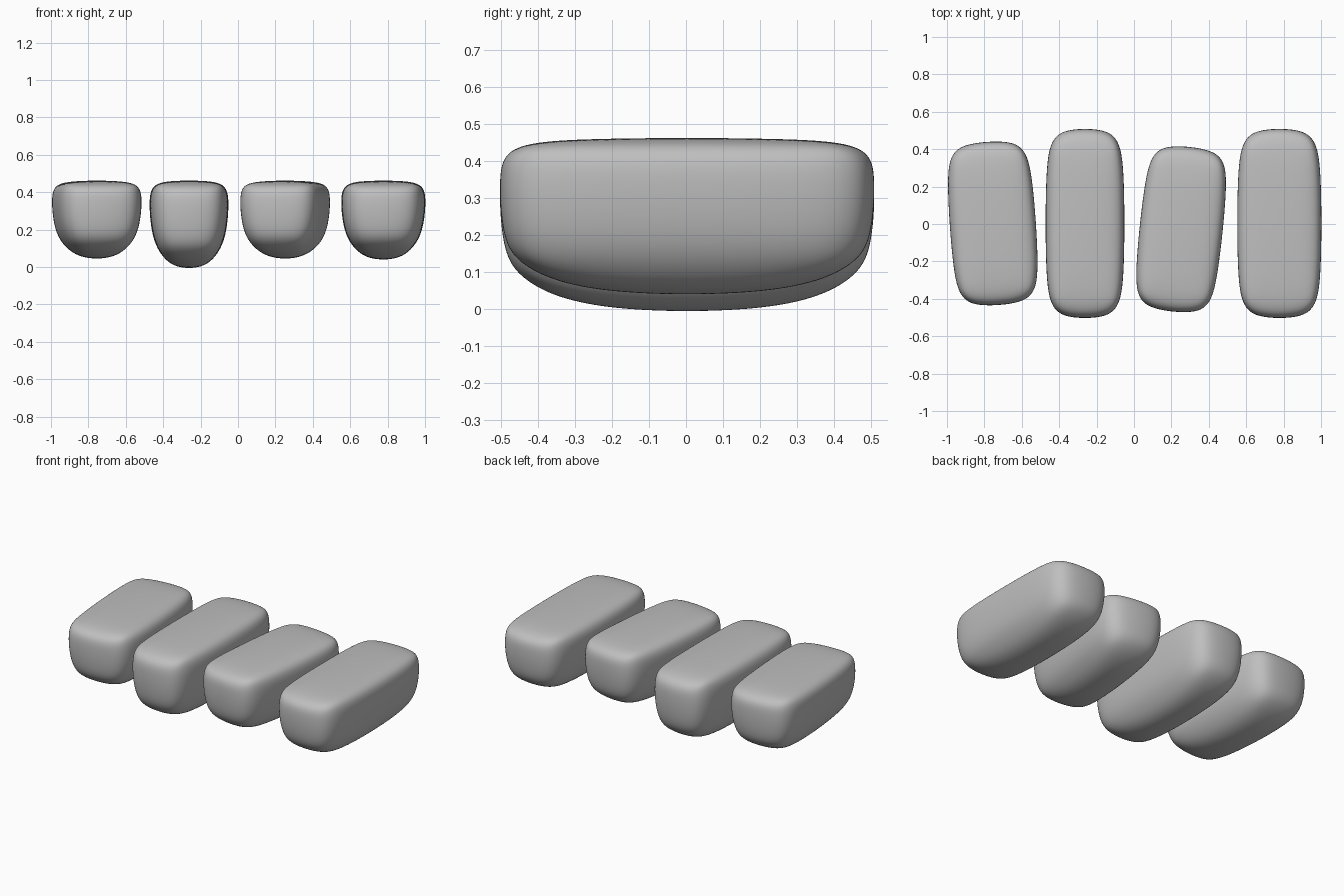
import bpy
import bmesh
from math import radians

cube = bpy.data.objects.get("Cube")
if cube:
    bpy.data.objects.remove(cube)

grey = bpy.data.materials.new("stone grey")
grey.use_nodes = True
colour = (0.52, 0.52, 0.52, 1)
grey.diffuse_color = colour
grey.node_tree.nodes["Principled BSDF"].inputs["Base Color"].default_value = colour

TOP = 0.46
ACROSS = (-1, -0.48, 0.48, 1)    # cage columns over the width
ALONG = (-1, -0.58, 0.58, 1)     # cage columns over the length
# Cage rows from bottom to top: height share, width share, length share
ROWS = ((0.13, 0.73, 0.91), (0.36, 0.97, 1.0), (0.77, 1.045, 1.018), (0.965, 0.96, 0.975))


def pebble(name, x, y, half_width, half_length, bottom, turn):
    """Soft block: nearly flat top, tapered sides, bulging underside."""
    bm = bmesh.new()
    bmesh.ops.create_cube(bm, size=2)
    bmesh.ops.subdivide_edges(bm, edges=bm.edges[:], cuts=2, use_grid_fill=True)
    height = TOP - bottom
    for v in bm.verts:
        i, j, k = (round((c + 1) * 1.5) for c in v.co)
        share, wide, long = ROWS[k]
        at_side, at_end = i in (0, 3), j in (0, 3)
        if not at_side and not at_end:
            # Crown and belly
            share = {0: -0.025, 3: 1.008}.get(k, share)
        elif at_side and at_end:
            # Rounded upright corners
            wide *= 0.86
            long *= 0.89
        if k == 0 and at_end:
            share += 0.04
        v.co = (ACROSS[i] * wide * half_width,
                ALONG[j] * long * half_length,
                bottom + share * height)
    mesh = bpy.data.meshes.new(name)
    bm.to_mesh(mesh)
    bm.free()
    mesh.materials.append(grey)
    mesh.shade_smooth()
    obj = bpy.data.objects.new(name, mesh)
    bpy.context.collection.objects.link(obj)
    obj.location = (x, y, 0)
    obj.rotation_euler.z = radians(turn)
    soft = obj.modifiers.new("soft", 'SUBSURF')
    soft.levels = soft.render_levels = 4


# Row of four stones, from the right side to the left
pebble("right_outer_stone", -0.755, 0.003, 0.227, 0.435, 0.05, 4)
pebble("right_inner_stone", -0.262, 0.003, 0.208, 0.503, 0.0, 0)
pebble("left_inner_stone", 0.252, -0.028, 0.219, 0.44, 0.05, -6)
pebble("left_outer_stone", 0.777, 0.003, 0.222, 0.503, 0.045, 0)
